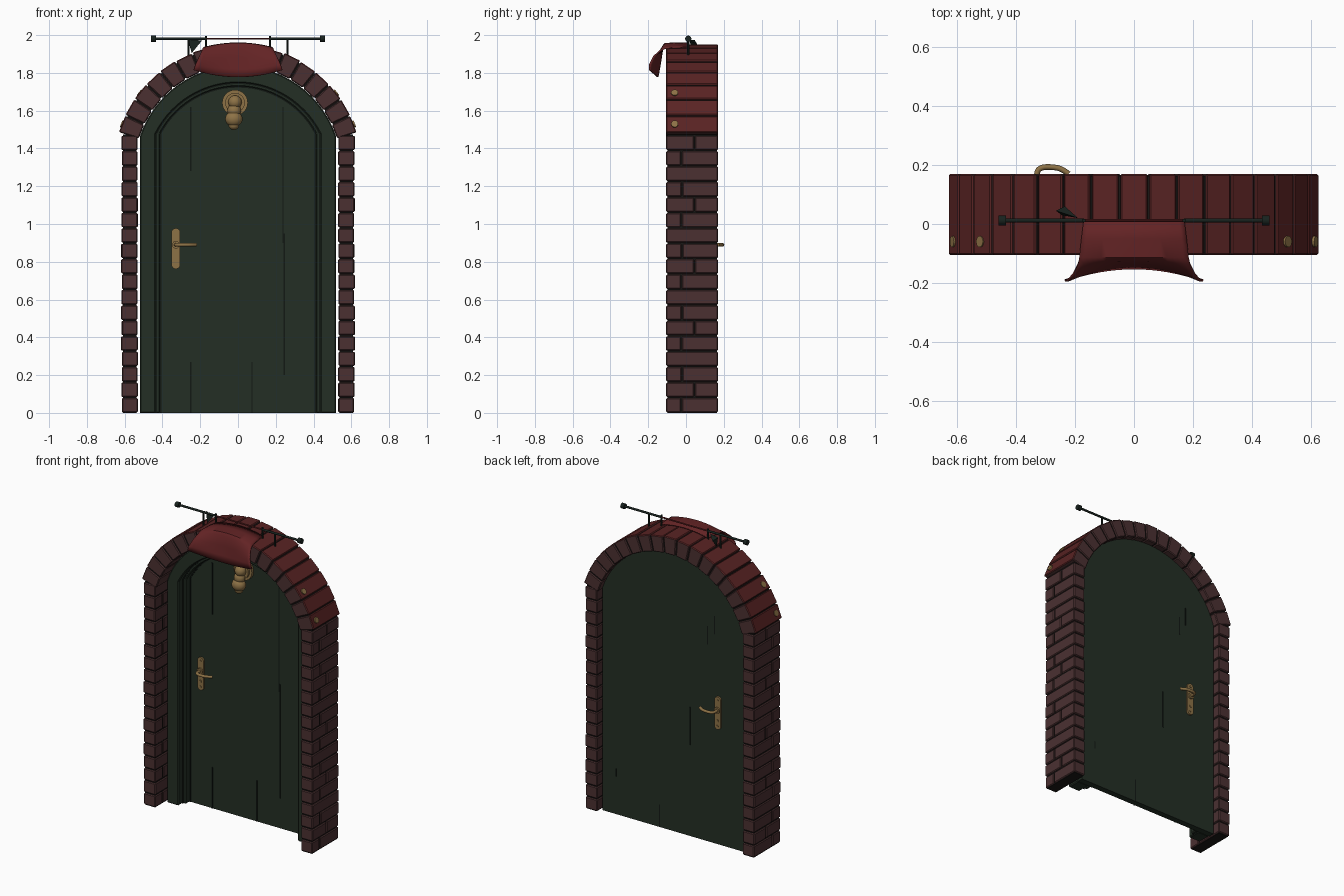
import bpy, bmesh, math, random
from mathutils import Vector, Matrix

if "Cube" in bpy.data.objects:
    bpy.data.objects.remove(bpy.data.objects["Cube"])

random.seed(4)


def mat(name, *rgb):
    m = bpy.data.materials.new(name)
    m.diffuse_color = (*rgb, 1)
    m.use_nodes = True
    m.node_tree.nodes["Principled BSDF"].inputs["Base Color"].default_value = m.diffuse_color
    return m


BRICK = mat("brown brick", .070, .030, .031)
RED = mat("red brick top", .100, .017, .017)
CLOTH = mat("red cloth", .125, .017, .018)
GREEN = mat("dark green paint", .017, .028, .018)
CRACK = mat("crack black green", .006, .009, .007)
MORTAR = mat("dark mortar", .010, .009, .008)
IRON = mat("dark iron", .009, .016, .013)
GOLD = mat("old brass", .27, .17, .062)

YF, YB = -.105, .17          # wall front and back
CZ, RO, RI = 1.29, .66, .55  # arch centre height and radii


def finish(name, bm, *mats, bevel=0, smooth=False):
    bmesh.ops.recalc_face_normals(bm, faces=bm.faces)
    me = bpy.data.meshes.new(name)
    bm.to_mesh(me)
    bm.free()
    ob = bpy.data.objects.new(name, me)
    bpy.context.collection.objects.link(ob)
    for m in mats:
        me.materials.append(m)
    if bevel:
        b = ob.modifiers.new("bevel", 'BEVEL')
        b.width, b.segments = bevel, 1
    if smooth:
        bpy.ops.object.select_all(action='DESELECT')
        ob.select_set(True)
        bpy.context.view_layer.objects.active = ob
        bpy.ops.object.shade_smooth_by_angle(angle=math.radians(40))
    return ob


def add_box(bm, x0, x1, y0, y1, z0, z1):
    m = Matrix.Translation(((x0 + x1) / 2, (y0 + y1) / 2, (z0 + z1) / 2))
    bmesh.ops.create_cube(bm, size=1, matrix=m @ Matrix.Diagonal((abs(x1 - x0), y1 - y0, z1 - z0, 1)))


def add_cyl(bm, p, q, r, seg=16):
    p, q = Vector(p), Vector(q)
    m = Matrix.Translation((p + q) / 2) @ (q - p).to_track_quat('Z', 'Y').to_matrix().to_4x4()
    bmesh.ops.create_cone(bm, cap_ends=True, segments=seg, radius1=r, radius2=r, depth=(q - p).length, matrix=m)


def add_ball(bm, c, r, scale=(1, 1, 1)):
    bmesh.ops.create_uvsphere(bm, u_segments=20, v_segments=12, radius=r,
                              matrix=Matrix.Translation(c) @ Matrix.Diagonal((*scale, 1)))


def add_band(bm, outer, inner, y0, y1):
    """Solid strip between two matching (x, z) outlines."""
    rings = [[bm.verts.new((x, y, z)) for x, z in o]
             for o, y in ((outer, y0), (outer, y1), (inner, y1), (inner, y0))]
    for i in range(len(outer) - 1):
        for k in range(4):
            f = bm.faces.new((rings[k][i], rings[k][i + 1], rings[(k + 1) % 4][i + 1], rings[(k + 1) % 4][i]))
            f.material_index = int(k == 0)     # outer side
    for e in (0, -1):
        bm.faces.new([r[e] for r in rings])


def arc(r, a0, a1, n, cz=CZ):
    return [(r * math.cos(a0 + (a1 - a0) * i / n), cz + r * math.sin(a0 + (a1 - a0) * i / n)) for i in range(n + 1)]


def doorway(hw, r, cz, n=28):
    a = math.acos(hw / r)
    return [(hw, 0)] + arc(r, a, math.pi - a, n, cz) + [(-hw, 0)]


# brick pillars with mortar core
ROWS = 18
H = 1.47 / ROWS
for s, side in ((-1, "left"), (1, "right")):
    bm = bmesh.new()
    for i in range(ROWS):
        j = (-.025, .045, -.02, None)[i % 4]
        spans = [(YF, YB)] if j is None else [(YF, j - .003), (j + .003, YB)]
        for y0, y1 in spans:
            add_box(bm, s * (.53 + random.uniform(0, .003)), s * (.617 + random.uniform(-.003, .002)),
                    y0, y1, i * H + .003, (i + 1) * H - .003)
    finish(side + "_pillar_bricks", bm, BRICK, bevel=.005)
    bm = bmesh.new()
    add_box(bm, s * .537, s * .609, YF + .007, YB - .007, 0, 1.475)
    finish(side + "_pillar_mortar", bm, MORTAR)

# arch bricks: brown faces, red outer side
A0 = math.radians(17)
N = 17
STEP = (math.pi - 2 * A0) / N
bm = bmesh.new()
for i in range(N):
    a, b = A0 + i * STEP, A0 + (i + 1) * STEP
    r = RO + random.uniform(-.003, .003)
    add_band(bm, arc(r, a + .005, b - .005, 1), arc(RI, a + .006, b - .006, 1), YF, YB)
finish("arch_bricks", bm, BRICK, RED, bevel=.005)
bm = bmesh.new()
add_band(bm, arc(RO - .011, A0 + .01, math.pi - A0 - .01, 34), arc(RI + .007, A0 + .01, math.pi - A0 - .01, 34),
         YF + .007, YB - .007)
finish("arch_mortar", bm, MORTAR)

# door leaf
bm = bmesh.new()
outline = doorway(.52, .548, CZ)
f = bm.faces.new([bm.verts.new((x, .09, z)) for x, z in outline])
ext = bmesh.ops.extrude_face_region(bm, geom=[f])
bmesh.ops.translate(bm, vec=(0, .04, 0), verts=[v for v in ext["geom"] if isinstance(v, bmesh.types.BMVert)])
finish("door_leaf", bm, GREEN)

# door frame and inner moulding
bm = bmesh.new()
add_band(bm, outline, doorway(.435, .485, 1.262), 0, .092)
finish("door_frame", bm, GREEN, GREEN, bevel=.006)
bm = bmesh.new()
add_band(bm, doorway(.437, .487, 1.262), doorway(.412, .466, 1.262), .045, .092)
finish("door_moulding", bm, GREEN, GREEN, bevel=.006)
bm = bmesh.new()
add_band(bm, doorway(.4365, .4865, 1.262), doorway(.429, .479, 1.262), .04, .046)
add_band(bm, doorway(.413, .467, 1.262), doorway(.406, .460, 1.262), .086, .092)
for f in bm.faces:
    f.material_index = 0
finish("moulding_shadow_groove", bm, CRACK)

# plank cracks on the front and back of the door
bm = bmesh.new()
for x, z0, z1 in ((-.25, 0, .27), (-.25, 1.28, 1.62), (.075, 0, .27), (.245, .2, .95), (.238, .9, 1.62)):
    add_box(bm, x - .003, x + .003, .086, .092, z0, z1)
for x, z0, z1 in ((-.3, 1.38, 1.5), (.1, 0, .15), (-.12, .6, .85), (.42, .25, .3), (-.25, 1.3, 1.42)):
    add_box(bm, x - .003, x + .003, .128, .1325, z0, z1)
finish("plank_cracks", bm, CRACK)

# lever handles, front and back
for name, y, d in (("front_handle", .09, -1), ("back_handle", .13, 1)):
    bm = bmesh.new()
    ys = sorted((y - d * .004, y + d * .012))
    add_box(bm, -.352, -.306, ys[0], ys[1], .785, .955)
    for z in (.785, .955):
        add_cyl(bm, (-.329, ys[0], z), (-.329, ys[1], z), .023, 20)
        add_cyl(bm, (-.329, y, z), (-.329, y + d * .016, z), .007, 8)
    add_cyl(bm, (-.329, y, .89), (-.329, y + d * .022, .89), .02)
    add_cyl(bm, (-.329, y, .82), (-.329, y + d * .016, .82), .009)
    finish(name + "_plate", bm, GOLD, smooth=True)
    cu = bpy.data.curves.new(name + "_lever", 'CURVE')
    cu.dimensions, cu.bevel_depth, cu.bevel_resolution, cu.use_fill_caps = '3D', .0095, 2, True
    sp = cu.splines.new('NURBS')
    path = [(-.329, 0), (-.333, .045), (-.315, .063), (-.28, .064), (-.245, .058), (-.222, .04)]
    sp.points.add(len(path) - 1)
    sp.use_endpoint_u, sp.order_u = True, 3
    for p, (x, o) in zip(sp.points, path):
        p.co = (x, y + d * o, .89, 1)
    cu.materials.append(GOLD)
    bpy.context.collection.objects.link(bpy.data.objects.new(name + "_lever", cu))

# brass knocker
bm = bmesh.new()
K = -.016
add_cyl(bm, (K, .092, 1.642), (K, .07, 1.642), .068, 28)
add_cyl(bm, (K, .08, 1.642), (K, .055, 1.642), .052, 28)
add_ball(bm, (K, .05, 1.645), .036)
add_ball(bm, (K - .004, .045, 1.60), .036, (1, .9, 1))
add_ball(bm, (K - .006, .04, 1.556), .046, (1, .85, .9))
add_ball(bm, (K - .006, .04, 1.522), .028, (1, .9, .85))
finish("door_knocker", bm, GOLD, smooth=True)

# brass studs on the arch sides
bm = bmesh.new()
for s in (-1, 1):
    for deg in (21.3, 37.8):
        d = Vector((s * math.cos(math.radians(deg)), 0, math.sin(math.radians(deg))))
        c = Vector((0, -.06, CZ))
        add_cyl(bm, c + d * .645, c + d * .664, .019, 14)
finish("arch_studs", bm, GOLD, smooth=True)

# draped cloth over the top of the arch: half width, y and z at middle and edge
drape = [(.17, .015, .015, 1.957, 1.935), (.178, -.05, -.05, 1.957, 1.934), (.185, -.112, -.112, 1.955, 1.93),
         (.19, -.122, -.135, 1.94, 1.918), (.207, -.132, -.172, 1.88, 1.885), (.225, -.142, -.192, 1.82, 1.845),
         (.235, -.150, -.192, 1.778, 1.815)]
bm = bmesh.new()
grid = []
for hw, yc, ye, zc, ze in drape:
    us = [k / 10 for k in range(-10, 11)]
    grid.append([bm.verts.new((u * hw, yc + (ye - yc) * u * u, zc + (ze - zc) * u * u)) for u in us])
for r0, r1 in zip(grid, grid[1:]):
    for k in range(20):
        bm.faces.new((r0[k], r0[k + 1], r1[k + 1], r1[k]))
ob = finish("draped_cloth", bm, CLOTH, smooth=True)
so = ob.modifiers.new("thickness", 'SOLIDIFY')
so.thickness, so.offset = .008, 0

# rod with end knobs and posts
bm = bmesh.new()
RY, RZ = .012, 1.981
for s in (-1, 1):
    add_cyl(bm, (s * .17, RY, RZ), (s * .44, RY, RZ), .007, 10)
    add_cyl(bm, (s * .435, RY, RZ), (s * .46, RY, RZ), .017, 12)
    add_cyl(bm, (s * .17, RY, 1.92), (s * .17, RY, 1.995), .006, 8)
    add_cyl(bm, (s * .262, RY, 1.88), (s * .262, RY, RZ), .006, 8)
finish("rod", bm, IRON, smooth=True)
bm = bmesh.new()
add_cyl(bm, (-.17, RY, RZ), (.17, RY, RZ), .005, 8)
finish("rod_cloth_loop", bm, CLOTH, smooth=True)

# small triangular scrap beside the cloth
bm = bmesh.new()
tri = [bm.verts.new(p) for p in ((-.265, .045, 1.975), (-.19, .02, 1.972), (-.245, .03, 1.905))]
tip = bm.verts.new((-.235, .06, 1.95))
bm.faces.new(tri)
for k in range(3):
    bm.faces.new((tri[k], tri[(k + 1) % 3], tip))
finish("torn_scrap", bm, IRON)
